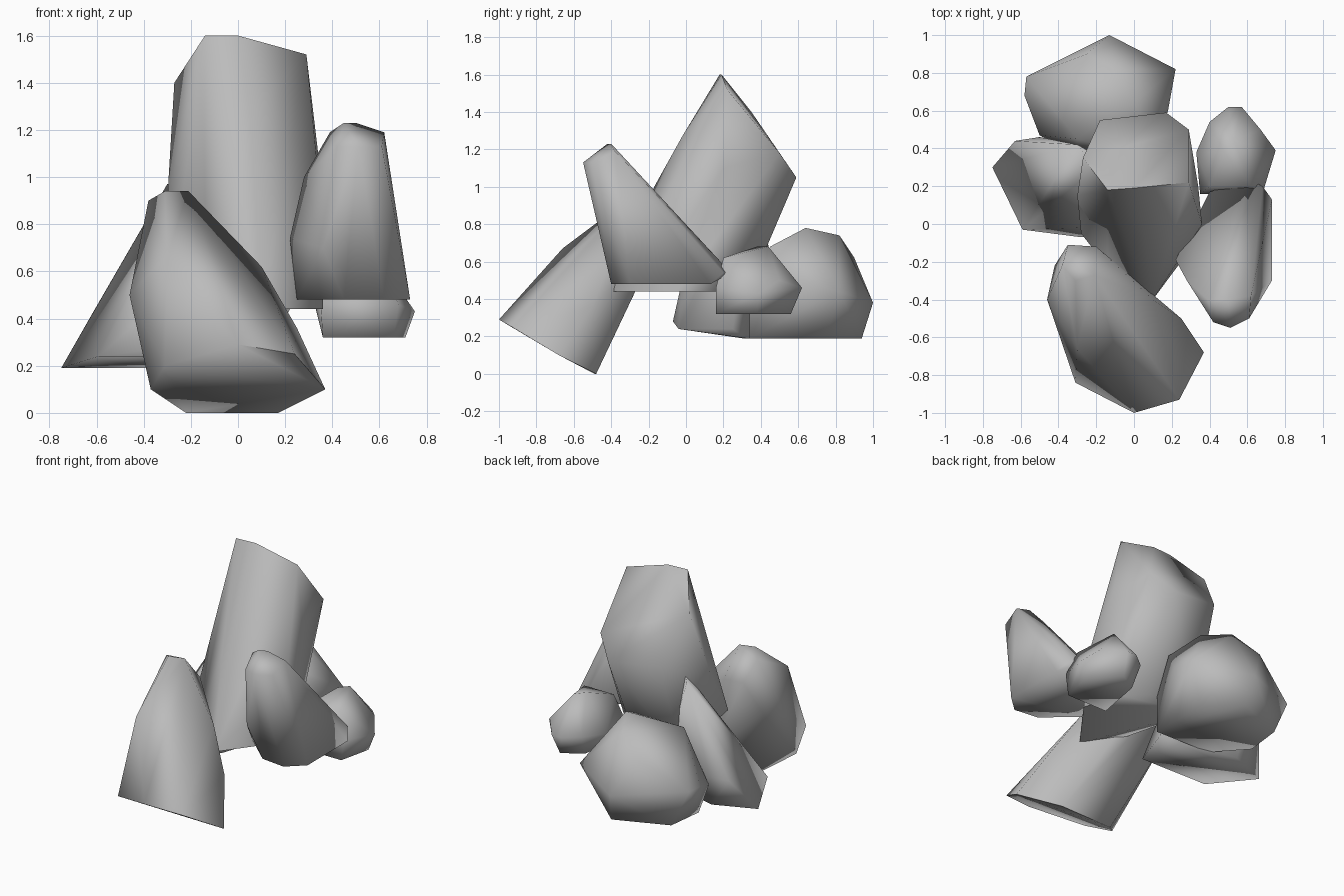
import bpy
import bmesh
import math

default_cube = bpy.data.objects.get("Cube")
if default_cube:
    bpy.data.objects.remove(default_cube, do_unlink=True)


def make_material(name, colour):
    material = bpy.data.materials.new(name)
    material.use_nodes = True
    material.diffuse_color = colour
    shader = material.node_tree.nodes["Principled BSDF"]
    shader.inputs["Base Color"].default_value = colour
    shader.inputs["Roughness"].default_value = .8
    return material


stone_grey = make_material("stone_grey", (.5, .5, .5, 1))


def level(height, *outline):
    """Lift a flat outline of x, y corners to one height."""
    return [(x, y, height) for x, y in outline]


def make_rock(name, *corner_groups):
    """Wrap a convex stone around its corners and soften all but the sharpest edges."""
    mesh = bpy.data.meshes.new(name)
    bm = bmesh.new()
    for group in corner_groups:
        for corner in group:
            bm.verts.new(corner)
    hull = bmesh.ops.convex_hull(bm, input=bm.verts[:])
    unused = set(hull["geom_interior"]) | set(hull["geom_unused"])
    loose = [item for item in unused if isinstance(item, bmesh.types.BMVert)]
    bmesh.ops.delete(bm, geom=loose, context="VERTS")
    bmesh.ops.recalc_face_normals(bm, faces=bm.faces[:])
    bm.to_mesh(mesh)
    bm.free()
    mesh.materials.append(stone_grey)
    rock = bpy.data.objects.new(name, mesh)
    bpy.context.collection.objects.link(rock)
    bpy.ops.object.select_all(action="DESELECT")
    rock.select_set(True)
    bpy.context.view_layer.objects.active = rock
    bpy.ops.object.shade_smooth_by_angle(angle=math.radians(85))


# Tall leaning stone in the middle: slanted back top, upright body, flat base
make_rock(
    "tall_center_rock",
    level(1.6, (-.14, .18), (0, .19)),
    [(.29, .22, 1.52), (-.27, .35, 1.4), (-.18, .55, 1.1), (.17, .59, 1.05), (.29, .5, 1.18)],
    [(.05, -.02, 1.27), (0, -.17, 1), (-.3, .15, .9), (.34, .2, 1.1), (.36, 0, .8)],
    [(-.14, -.23, .5), (-.28, -.05, .6)],
    level(.44, (.1, -.4), (.36, -.05), (.3, .2), (.15, .33), (-.2, .33)),
)

# Wide front stone: narrow crest, rounded sides, slanted underside
make_rock(
    "front_rock",
    level(.94, (-.31, -.3), (-.21, -.27)),
    [(-.38, -.22, .9), (-.35, -.11, .78), (-.2, -.12, .76), (-.42, -.22, .55)],
    [(-.46, -.4, .5), (.1, -.4, .62), (.25, -.5, .36), (-.3, -.66, .67), (-.1, -.86, .42)],
    [(0, -1, .29), (.24, -.93, .25), (.37, -.68, .1), (-.37, -.65, .1), (-.31, -.84, .2)],
    level(0, (.17, -.48), (-.22, -.49)),
)

# Raised stone on the model's left: small top, bulging side, flat base
make_rock(
    "left_raised_rock",
    level(1.23, (.45, -.42), (.5, -.4)),
    level(1.19, (.62, -.38), (.39, -.4)),
    level(1.13, (.42, -.52), (.51, -.55), (.61, -.5)),
    [(.28, -.3, 1), (.22, -.19, .74), (.36, -.42, .7)],
    level(.54, (.4, .17), (.6, .24), (.68, .2)),
    level(.48, (.25, -.2), (.73, .13), (.73, -.3), (.45, -.38), (.62, -.4)),
)

# Slab leaning in from the model's right: high inner edge, low outer tip
make_rock(
    "right_slab_rock",
    level(.97, (-.3, .42), (-.2, .3)),
    level(.4, (-.63, .44), (-.5, .46)),
    [(-.3, -.02, .5), (-.28, -.07, .28)],
    level(.24, (-.59, -.03), (-.1, -.04), (0, .25)),
    level(.19, (-.75, .3), (-.1, .32), (-.48, .41)),
)

# Blocky stone at the back: sloping top, wide waist, flat base
make_rock(
    "back_rock",
    [(0, .64, .78), (-.1, .82, .74), (-.25, .9, .62)],
    level(.68, (-.3, .45), (.1, .45)),
    level(.44, (.22, .82), (.1, .34), (-.57, .78), (-.58, .68)),
    [(.18, .6, .5), (-.13, 1, .38), (-.5, .47, .35)],
    level(.19, (-.1, .94), (-.48, .55), (-.45, .8), (.1, .75), (.1, .34), (-.3, .35)),
)

# Small stone behind the raised one: pointed top, wide waist, flat base
make_rock(
    "small_rock",
    level(.68, (.48, .38), (.53, .44)),
    level(.62, (.4, .2), (.62, .2)),
    level(.46, (.5, .62), (.57, .62), (.4, .54), (.35, .16), (.68, .16)),
    [(.67, .5, .5), (.75, .39, .43), (.33, .38, .44)],
    level(.32, (.36, .16), (.66, .16), (.71, .38), (.55, .56), (.42, .48)),
)
